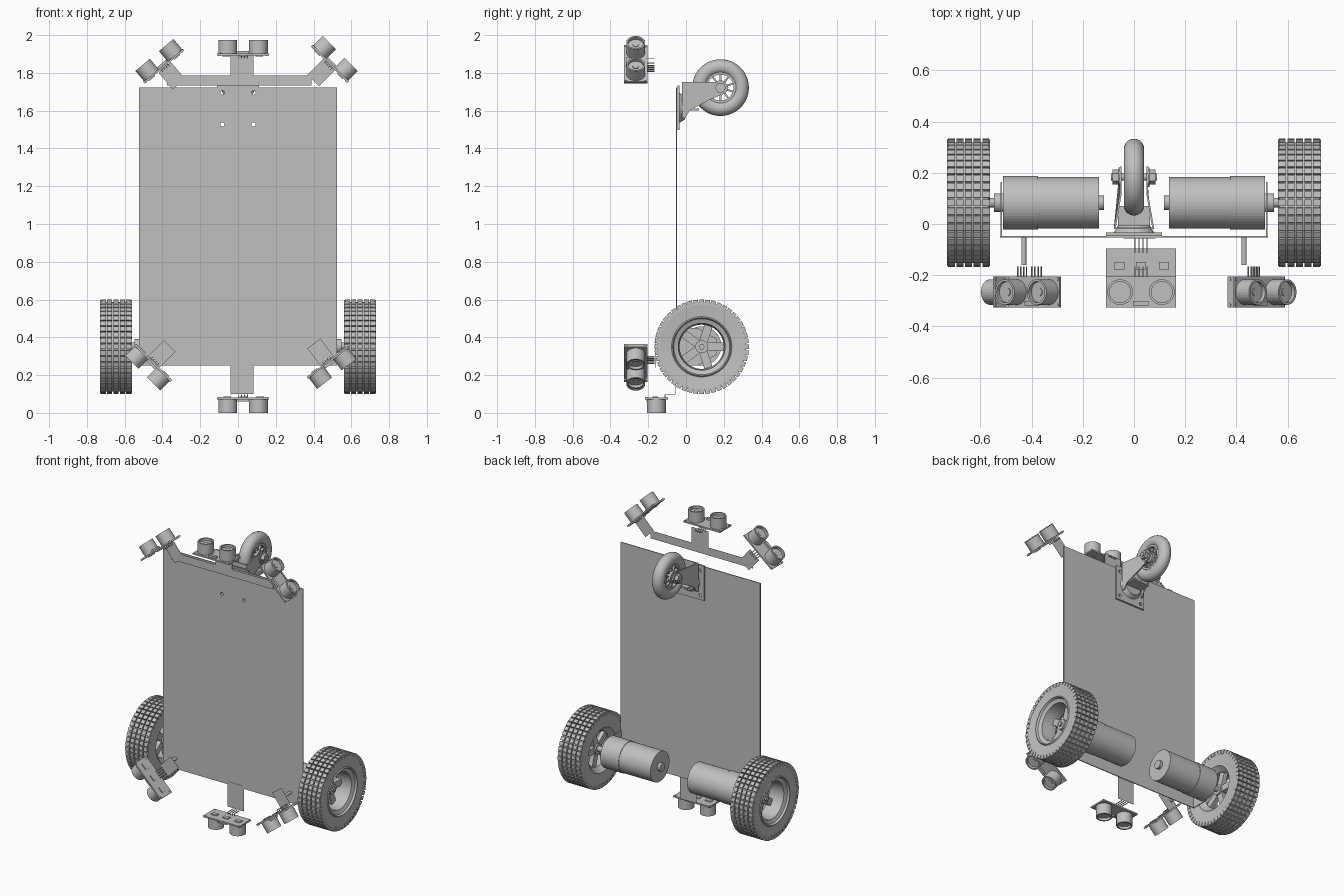
import bpy, bmesh, math
from mathutils import Matrix, Vector

if "Cube" in bpy.data.objects:
    bpy.data.objects.remove(bpy.data.objects["Cube"])

grey = bpy.data.materials.new("light grey")
grey.use_nodes = True
grey.diffuse_color = (0.527, 0.527, 0.527, 1)
grey.node_tree.nodes["Principled BSDF"].inputs["Base Color"].default_value = (0.527, 0.527, 0.527, 1)

T = Matrix.Translation


def rot(deg, axis):
    return Matrix.Rotation(math.radians(deg), 4, axis)


def box(bm, lo, hi, M=Matrix()):
    lo, hi = Vector(lo), Vector(hi)
    size = Matrix.Diagonal((*(hi - lo), 1))
    bmesh.ops.create_cube(bm, size=1, matrix=M @ T((lo + hi) / 2) @ size)


def cyl(bm, r, z0, z1, M=Matrix(), n=32, r2=None):
    bmesh.ops.create_cone(bm, cap_ends=True, segments=n, radius1=r, radius2=r if r2 is None else r2,
                          depth=z1 - z0, matrix=M @ T((0, 0, (z0 + z1) / 2)))


def lathe(bm, profile, n, M=Matrix()):
    """Closed (radius, z) profile turned about local z."""
    rings = []
    for i in range(n):
        a = math.tau * i / n
        rings.append([bm.verts.new(M @ Vector((r * math.cos(a), r * math.sin(a), z))) for r, z in profile])
    k = len(profile)
    for i in range(n):
        p, q = rings[i], rings[(i + 1) % n]
        for j in range(k):
            bm.faces.new((p[j], q[j], q[(j + 1) % k], p[(j + 1) % k]))


def prism(bm, points, t):
    """Side outline in (y, z), thickened along x."""
    a = [bm.verts.new((0, y, z)) for y, z in points]
    b = [bm.verts.new((t, y, z)) for y, z in points]
    bm.faces.new(a)
    bm.faces.new(b[::-1])
    for i in range(len(a)):
        j = (i + 1) % len(a)
        bm.faces.new((a[i], a[j], b[j], b[i]))
    return a + b


def finish(bm, name, smooth=False):
    bmesh.ops.recalc_face_normals(bm, faces=bm.faces)
    me = bpy.data.meshes.new(name)
    bm.to_mesh(me)
    bm.free()
    me.materials.append(grey)
    ob = bpy.data.objects.new(name, me)
    bpy.context.collection.objects.link(ob)
    bpy.ops.object.select_all(action='DESELECT')
    bpy.context.view_layer.objects.active = ob
    ob.select_set(True)
    if smooth:
        bpy.ops.object.shade_smooth_by_angle()
    return ob


# Body panel and caster mounting plate, both drilled with the same four holes
bm = bmesh.new()
box(bm, (-0.523, -0.053, 0.25), (0.523, -0.047, 1.722))
panel = finish(bm, "body_panel")
bm = bmesh.new()
box(bm, (-0.11, -0.046, 1.497), (0.11, -0.034, 1.732))
mount = finish(bm, "caster_mount")
bm = bmesh.new()
for x in (-0.083, 0.083):
    for z in (1.527, 1.695):
        cyl(bm, 0.011, -0.1, 0.1, T((x, 0, z)) @ rot(90, 'X'), 16)
drill = finish(bm, "drill_cutter")
for ob in (panel, mount):
    bpy.context.view_layer.objects.active = ob
    mod = ob.modifiers.new("holes", 'BOOLEAN')
    mod.object, mod.solver = drill, 'EXACT'
    bpy.ops.object.modifier_apply(modifier="holes")
bpy.data.objects.remove(drill)

# Caster fork: swivel dish, back wall, throat floor and two tapering cheeks
bm = bmesh.new()
cyl(bm, 0.08, 0, 0.03, T((0, -0.036, 1.615)) @ rot(-90, 'X'), 32, 0.062)
box(bm, (-0.074, -0.02, 1.6), (0.074, -0.013, 1.752))
box(bm, (-0.062, -0.02, 1.602), (0.062, 0.07, 1.612))
cheek = [(-0.02, 1.752), (0.12, 1.752), (0.2, 1.752), (0.225, 1.724), (0.2, 1.69),
         (0.12, 1.655), (0.02, 1.602), (-0.005, 1.56), (-0.02, 1.56)]
for s in (-1, 1):
    for v in prism(bm, cheek, 0.007):
        taper = min(1, (v.co.y + 0.02) / 0.14)
        v.co.x = s * (v.co.x + 0.072 - 0.024 * taper)
finish(bm, "caster_fork")

# Caster wheel: round tyre, spoked hub, axle with hex nuts
CW = T((0, 0.183, 1.722)) @ rot(90, 'Y')
bm = bmesh.new()
lathe(bm, [(0.11 + 0.04 * math.cos(a), 0.04 * math.sin(a))
           for a in (math.tau * i / 20 for i in range(20))], 48, CW)
finish(bm, "caster_tyre", True)
bm = bmesh.new()
lathe(bm, [(0.069, -0.03), (0.082, -0.03), (0.082, 0.03), (0.069, 0.03)], 40, CW)
cyl(bm, 0.036, -0.036, 0.036, CW)
for i in range(10):
    box(bm, (0.03, -0.005, -0.022), (0.072, 0.005, 0.022), CW @ rot(36 * i, 'Z'))
finish(bm, "caster_hub")
bm = bmesh.new()
cyl(bm, 0.014, -0.09, 0.09, CW, 16)
for s in (-1, 1):
    cyl(bm, 0.038, 0.054, 0.061, CW @ rot(90 - 90 * s, 'X'), 24)
    cyl(bm, 0.029, 0.061, 0.084, CW @ rot(90 - 90 * s, 'X'), 6)
finish(bm, "caster_axle")

# Drive wheels, motors and motor brackets, one set per side
for s, side in ((1, "left"), (-1, "right")):
    hub = T((s * 0.646, 0.083, 0.35)) @ rot(90 * s, 'Y')
    bm = bmesh.new()
    lathe(bm, [(0.158, -0.076), (0.225, -0.083), (0.236, -0.078),
               (0.236, 0.078), (0.225, 0.083), (0.158, 0.076)], 96, hub)
    for i in range(48):
        M = hub @ rot(7.5 * i, 'Z')
        for row in range(-2, 3):
            z = row * 0.0335
            box(bm, (0.228, -0.0128, z - 0.0135), (0.25, 0.0128, z + 0.0135), M)
        for e in (-1, 1):
            box(bm, (0.222, -0.0128, e * 0.081 - 0.003), (0.247, 0.0128, e * 0.081 + 0.003), M)
    finish(bm, side + "_tyre")

    # Rim with broad lips and an open five-spoke web
    bm = bmesh.new()
    lathe(bm, [(0.16, -0.076), (0.16, 0.076), (0.154, 0.082), (0.148, 0.068), (0.124, 0.058),
               (0.117, -0.015), (0.117, -0.045), (0.148, -0.078)], 48, hub)
    cyl(bm, 0.034, -0.05, 0.01, hub, 24)
    cyl(bm, 0.016, 0.01, 0.02, hub, 6)
    for i in range(5):
        box(bm, (0.02, -0.022, -0.04), (0.119, 0.022, -0.012), hub @ rot(72 * i + 18, 'Z'))
    finish(bm, side + "_rim")

    axis = T((0, 0.083, 0.354)) @ rot(90 * s, 'Y')
    bm = bmesh.new()
    cyl(bm, 0.101, 0.137, 0.375, axis, 48)
    cyl(bm, 0.104, 0.375, 0.512, axis, 48)
    cyl(bm, 0.028, 0.118, 0.14, axis, 24)
    finish(bm, side + "_motor")
    bm = bmesh.new()
    cyl(bm, 0.037, 0.51, 0.547, axis, 24)
    cyl(bm, 0.018, 0.54, 0.61, axis, 16)
    finish(bm, side + "_drive_shaft")
    bm = bmesh.new()
    for v in prism(bm, [(-0.05, 0.25), (0.06, 0.25), (0.165, 0.31), (0.165, 0.39),
                        (0.06, 0.45), (-0.05, 0.45)], 0.006):
        v.co.x = s * (v.co.x + 0.516)
    finish(bm, side + "_motor_bracket")


def sensor(name, pos, angle, arm_y=None):
    """Twin-barrel range sensor whose barrels point along local z."""
    M = T(pos) @ rot(angle, 'Y')
    bm = bmesh.new()
    box(bm, (-0.137, -0.061, -0.005), (0.137, 0.061, 0.005), M)
    box(bm, (-0.03, -0.052, 0.005), (0.03, -0.034, 0.018), M)
    for x in (-0.09, 0.0, 0.085):
        box(bm, (x - 0.02, -0.02, -0.011), (x + 0.02, 0.008, -0.005), M)
    for x in (-0.126, 0.126):
        for y in (-0.05, 0.05):
            cyl(bm, 0.007, -0.007, 0.007, M @ T((x, y, 0)), 12)
    finish(bm, name + "_board")
    bm = bmesh.new()
    for x in (-0.0815, 0.0815):
        B = M @ T((x, 0, 0))
        lathe(bm, [(0.041, 0.005), (0.05, 0.005), (0.05, 0.077), (0.041, 0.077)], 32, B)
        cyl(bm, 0.042, 0.005, 0.06, B)
        cyl(bm, 0.016, 0.06, 0.064, B, 16)
    finish(bm, name + "_barrels")
    bm = bmesh.new()
    for i in range(4):
        x = (i - 1.5) * 0.0157
        box(bm, (x - 0.002, 0.044, -0.021), (x + 0.002, 0.048, -0.005), M)
        box(bm, (x - 0.002, 0.044, -0.021), (x + 0.002, 0.1, -0.017), M)
    finish(bm, name + "_pins")
    # Thin flat arm reaching back from the board
    if arm_y is not None:
        y = arm_y - pos[1]
        bm = bmesh.new()
        box(bm, (-0.043, y - 0.0005, -0.125), (0.043, y + 0.0005, -0.008), M)
        finish(bm, name + "_arm")


sensor("top_centre_sensor", (0.027, -0.266, 1.897), 0)
sensor("top_right_sensor", (-0.393, -0.266, 1.836), -40, -0.18)
sensor("top_left_sensor", (0.487, -0.266, 1.848), 45, -0.18)
sensor("low_right_sensor", (-0.45, -0.266, 0.265), -135, -0.16)
sensor("low_left_sensor", (0.477, -0.266, 0.268), 143, -0.16)
sensor("low_centre_sensor", (0.027, -0.157, 0.077), 180)

# Thin upper sensor bar with its upright strip
bm = bmesh.new()
box(bm, (-0.375, -0.1805, 1.732), (0.39, -0.1795, 1.785))
box(bm, (-0.041, -0.1805, 1.785), (0.083, -0.1795, 1.892))
finish(bm, "sensor_bar")

# Lower centre strip hanging in front of the panel
bm = bmesh.new()
box(bm, (-0.041, -0.056, 0.1), (0.083, -0.054, 0.27))
finish(bm, "low_strip")

# Standoffs carrying the lower corner arms
for s, side in ((1, "left"), (-1, "right")):
    bm = bmesh.new()
    cyl(bm, 0.01, 0.05, 0.16, T((s * 0.43, 0, 0.32)) @ rot(90, 'X'), 12)
    finish(bm, side + "_standoff")
